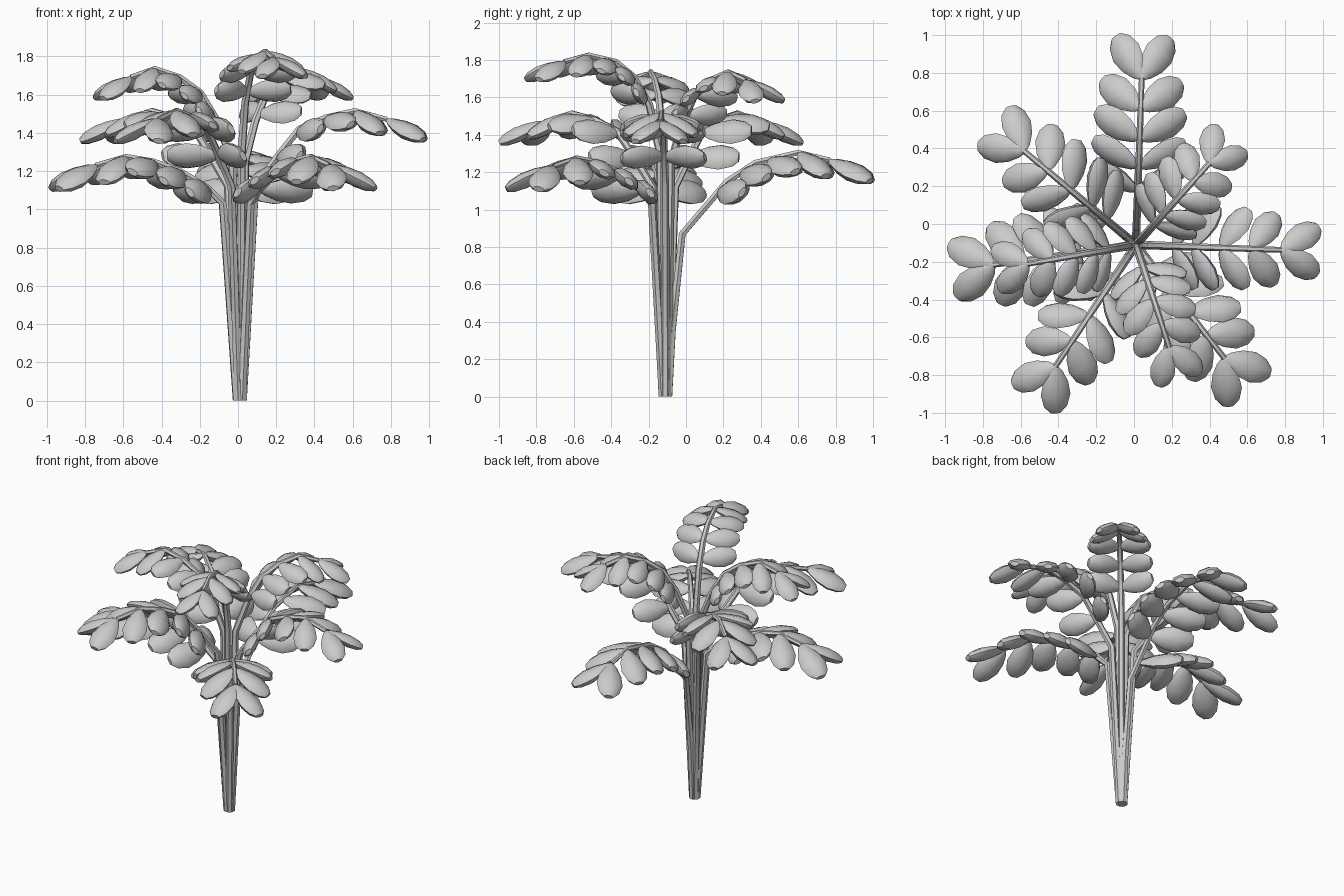
import bpy, bmesh
from math import sin, cos, pi, radians
from mathutils import Vector

if "Cube" in bpy.data.objects:
    bpy.data.objects.remove(bpy.data.objects["Cube"])

CX, CY = 0.01, -0.11
UP = Vector((0, 0, 1))


def loft(bm, rings):
    """Skin a list of closed point rings and cap both ends."""
    vs = [[bm.verts.new(p) for p in r] for r in rings]
    n = len(vs[0])
    for a, b in zip(vs, vs[1:]):
        for i in range(n):
            bm.faces.new((a[i], a[(i + 1) % n], b[(i + 1) % n], b[i]))
    bm.faces.new(vs[0][::-1])
    bm.faces.new(vs[-1])


def ring(c, u, v, a, b, n):
    return [c + u * (a * cos(2 * pi * i / n)) + v * (b * sin(2 * pi * i / n)) for i in range(n)]


def finish(bm, name):
    bmesh.ops.recalc_face_normals(bm, faces=bm.faces[:])
    me = bpy.data.meshes.new(name)
    bm.to_mesh(me)
    bm.free()
    ob = bpy.data.objects.new(name, me)
    bpy.context.collection.objects.link(ob)
    bpy.context.view_layer.objects.active = ob
    ob.select_set(True)
    bpy.ops.object.shade_smooth_by_angle(angle=radians(40))
    ob.select_set(False)


def leaf(bm, base, d, w, length, half):
    """Plump leaflet: narrow base, widest past the middle, blunt tip."""
    nrm = d.cross(w)
    prof = [(0, .15), (.12, .48), (.35, .84), (.62, 1), (.87, .78), (1, .38)]
    loft(bm, [ring(base + d * (t * length), w, nrm, half * k, half * k * .52, 8) for t, k in prof])


def at_distance(pts, back):
    """Point and tangent at a distance measured back from the tip."""
    for a, b in zip(pts[::-1], pts[-2::-1]):
        seg = (a - b).length
        if back <= seg:
            return a + (b - a) * (back / seg), (a - b).normalized()
        back -= seg
    return pts[0], (pts[1] - pts[0]).normalized()


def frond(name, angle, profile, size, gap):
    ang = radians(angle)
    out = Vector((cos(ang), sin(ang), 0))
    side = UP.cross(out)
    pts = [Vector((CX, CY, z)) + out * r for r, z in profile]
    # stem
    bm = bmesh.new()
    rings = []
    for i, p in enumerate(pts):
        t = (pts[min(i + 1, len(pts) - 1)] - pts[max(i - 1, 0)]).normalized()
        if i == 0:
            t = UP
        rad = .024 - .009 * i / (len(pts) - 1)
        rings.append(ring(p, side, t.cross(side), rad, rad, 6))
    loft(bm, rings)
    finish(bm, name + "_stem")
    # paired leaflets, splayed more the further they sit from the tip
    bm = bmesh.new()
    droop = radians(23)
    for k, splay in enumerate((33, 53, 64, 70, 73)):
        p, t = at_distance(pts, k * gap)
        n = t.cross(side)
        for s in (1, -1):
            flat = side * (s * cos(droop)) - n * sin(droop)
            a = radians(splay)
            d = t * cos(a) + flat * sin(a)
            w = t * sin(a) - flat * cos(a)
            leaf(bm, p, d, w, .27 * size, .08 * size)
    finish(bm, name + "_leaflets")


low = [(.015, 0), (.09, 1.03), (.17, 1.11), (.32, 1.20), (.46, 1.25), (.6, 1.275), (.76, 1.23)]
mid = [(.015, 0), (.08, 1.12), (.2, 1.28), (.31, 1.42), (.45, 1.48), (.6, 1.515), (.77, 1.47)]
high = [(.012, 0), (.04, 1.25), (.12, 1.46), (.21, 1.61), (.32, 1.69), (.45, 1.735), (.58, 1.69)]
back = [(.015, 0), (.035, .35), (.09, .87), (.33, 1.15), (.48, 1.25), (.71, 1.305), (.88, 1.265)]
front = [(.012, 0), (.03, 1.3), (.09, 1.56), (.18, 1.71), (.28, 1.79), (.43, 1.825), (.57, 1.79)]

frond("low_back", 88, back, 1.05, .165)
frond("low_right", -52, low, 1.04, .16)
frond("low_left", 188, low, 1.06, .16)
frond("mid_back_left", 140, mid, 1.0, .165)
frond("mid_right", -2, mid, .94, .165)
frond("mid_front_left", 236.5, mid, 1.0, .165)
frond("high_back_right", 48, high, .86, .135)
frond("high_front", -72, front, .86, .135)
frond("high_left", 190, high, .86, .135)
